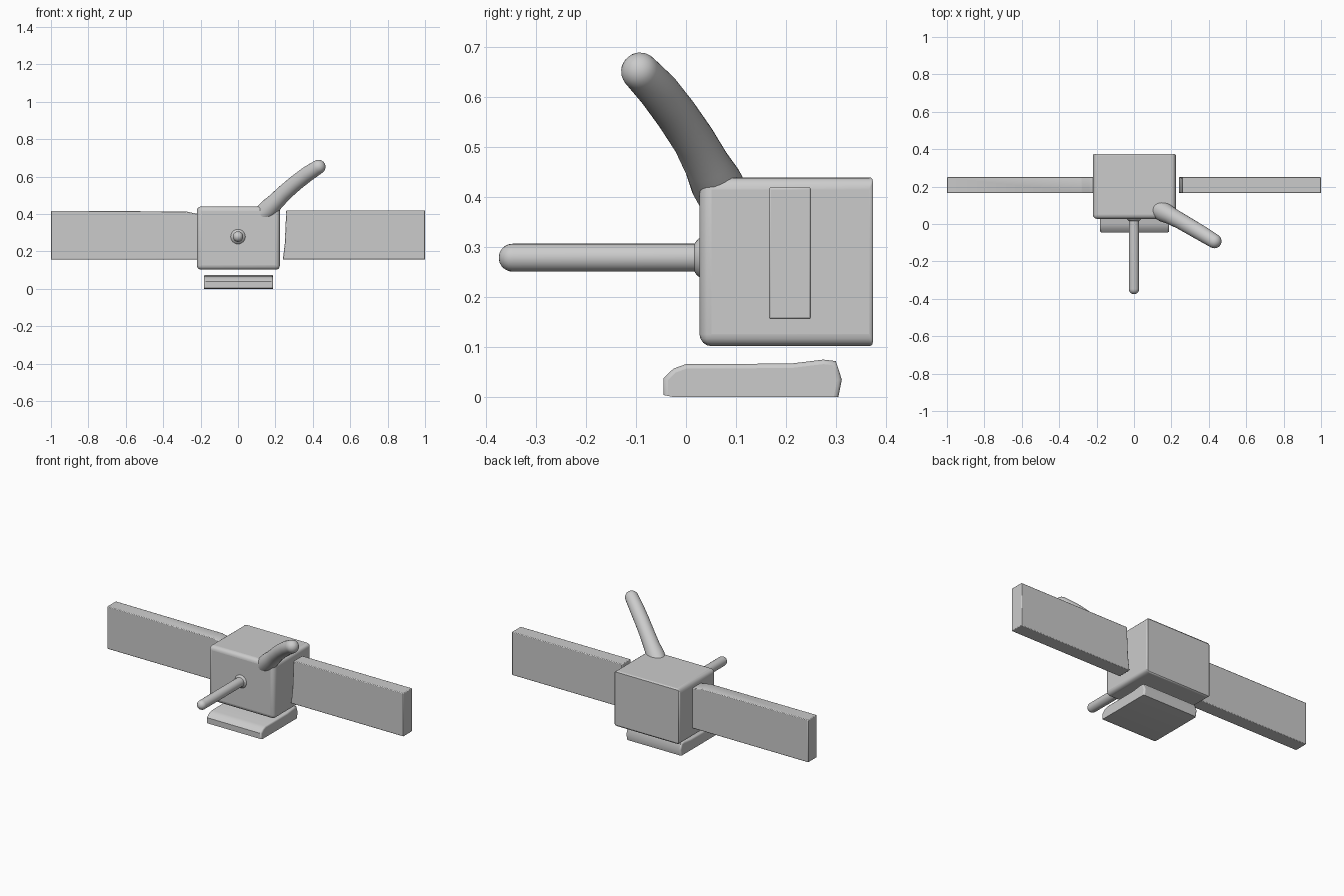
import bpy, bmesh, math
from mathutils import Vector

if "Cube" in bpy.data.objects:
    bpy.data.objects.remove(bpy.data.objects["Cube"])


def finish(name, bm, weights=None, width=0.0, segments=3):
    bmesh.ops.recalc_face_normals(bm, faces=bm.faces)
    if weights:
        layer = bm.edges.layers.float.new("bevel_weight_edge")
        for e in bm.edges:
            e[layer] = weights(e)
    me = bpy.data.meshes.new(name)
    bm.to_mesh(me)
    bm.free()
    ob = bpy.data.objects.new(name, me)
    bpy.context.collection.objects.link(ob)
    if width:
        mod = ob.modifiers.new("Rounding", "BEVEL")
        mod.width, mod.segments = width, segments
        mod.limit_method = "WEIGHT"
    bpy.ops.object.select_all(action="DESELECT")
    ob.select_set(True)
    bpy.context.view_layer.objects.active = ob
    bpy.ops.object.shade_smooth_by_angle(angle=math.radians(40))
    return ob


def prism(name, points, offset, weights, width, segments=3):
    """Extrude a closed outline along an offset vector."""
    bm = bmesh.new()
    face = bm.faces.new([bm.verts.new(p) for p in points])
    res = bmesh.ops.extrude_face_region(bm, geom=[face], use_keep_orig=True)
    verts = [g for g in res["geom"] if isinstance(g, bmesh.types.BMVert)]
    bmesh.ops.translate(bm, verts=verts, vec=offset)
    return finish(name, bm, weights, width, segments)


def rod(name, path, radii, sides=24):
    """Round tube through the path with a domed far end."""
    pts, rad = [Vector(p) for p in path], list(radii)
    tip, r, d = pts[-1], rad[-1], (pts[-1] - pts[-2]).normalized()
    for i in range(1, 6):
        a = math.radians(i * 17)
        pts.append(tip + d * r * math.sin(a))
        rad.append(r * math.cos(a))
    bm = bmesh.new()
    rings = []
    for i, (p, r) in enumerate(zip(pts, rad)):
        t = (pts[min(i + 1, len(pts) - 1)] - pts[max(i - 1, 0)]).normalized()
        u = t.cross(Vector((0, 0, 1))).normalized()
        v = u.cross(t)
        angs = [2 * math.pi * k / sides for k in range(sides)]
        rings.append([bm.verts.new(p + (u * math.cos(a) + v * math.sin(a)) * r) for a in angs])
    for a, b in zip(rings, rings[1:]):
        for k in range(sides):
            n = (k + 1) % sides
            bm.faces.new((a[k], a[n], b[n], b[k]))
    bm.faces.new(rings[0])
    bm.faces.new(rings[-1])
    return finish(name, bm)


# Body block: soft front and sides, crisper back
x0, x1, z0, z1 = -0.22, 0.224, 0.102, 0.44
prism("body", [(x0, 0.027, z0), (x1, 0.027, z0), (x1, 0.027, z1), (x0, 0.027, z1)],
      (0, 0.347, 0),
      lambda e: 0.3 if min(v.co.y for v in e.verts) > 0.3 else 1.0, 0.024, 4)

# Base plate: side profile with a sloping nose and raised heel
profile = [(-0.045, 0.004), (-0.045, 0.038), (-0.025, 0.057), (0.0, 0.066), (0.21, 0.067),
           (0.275, 0.075), (0.3, 0.072), (0.312, 0.035), (0.305, 0.0), (-0.025, 0.0)]
prism("base_plate", [(-0.182, y, z) for y, z in profile], (0.37, 0, 0),
      lambda e: 1.0 if abs(e.verts[0].co.x - e.verts[1].co.x) < 0.01
      and max(v.co.z for v in e.verts) > 0.01 else 0.0, 0.009)

# Side panels
panels = {
    "left_panel": [(-1, 0.157), (-0.2, 0.157), (-0.2, 0.402), (-0.235, 0.404),
                   (-0.28, 0.414), (-1, 0.416)],
    "right_panel": [(0.24, 0.156), (1, 0.156), (1, 0.42), (0.258, 0.42), (0.25, 0.24)],
}
for name, outline in panels.items():
    prism(name, [(x, 0.166, z) for x, z in outline], (0, 0.084, 0), lambda e: 1.0, 0.004, 2)

# Forward rod with a small flared collar
rod("front_rod", [(0, 0.05, 0.279), (0, 0.03, 0.279), (0, 0.021, 0.279), (0, 0.017, 0.279),
                  (0, -0.347, 0.279)], [0.045, 0.042, 0.034, 0.028, 0.028])

# Raised arm leaning outward and forward
rod("raised_arm", [(0.12, 0.085, 0.385), (0.165, 0.06, 0.43), (0.2, 0.042, 0.465),
                   (0.25, 0.015, 0.515), (0.31, -0.02, 0.567), (0.37, -0.055, 0.613),
                   (0.43, -0.092, 0.652)],
    [0.052, 0.052, 0.046, 0.043, 0.042, 0.041, 0.038])
